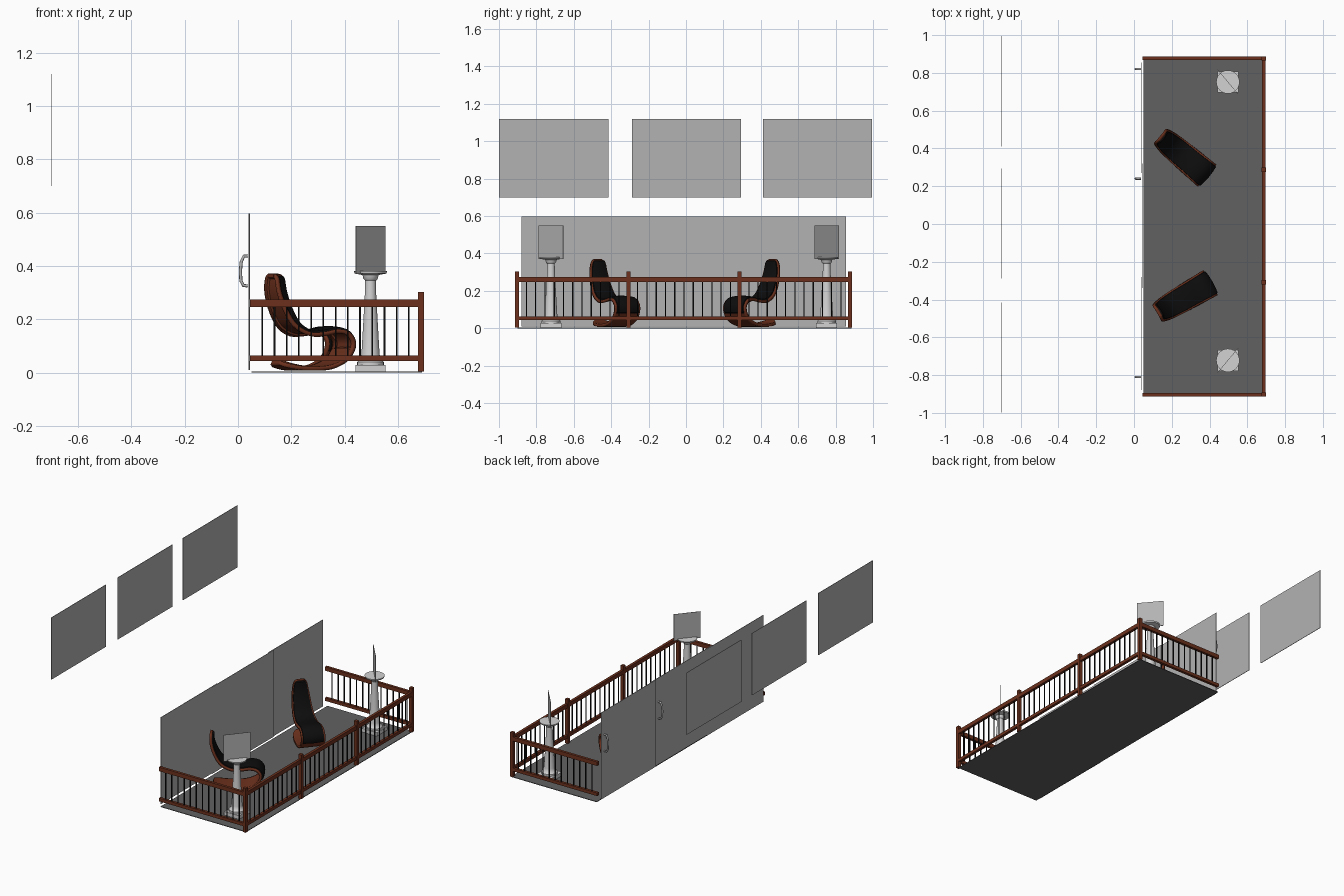
import bpy, bmesh, math
from mathutils import Vector, Matrix

cube = bpy.data.objects.get("Cube")
if cube:
    bpy.data.objects.remove(cube, do_unlink=True)


def material(name, r, g, b):
    m = bpy.data.materials.new(name)
    m.use_nodes = True
    m.diffuse_color = (r, g, b, 1)
    m.node_tree.nodes["Principled BSDF"].inputs["Base Color"].default_value = (r, g, b, 1)
    return m


wood = material("red_brown_wood", .15, .03, .012)
black = material("black", .004, .004, .004)
grey = material("panel_grey", .45, .45, .45)
floor_grey = material("floor_grey", .12, .12, .12)
stone = material("pale_stone", .65, .65, .65)


def finish(name, bm, *mats):
    me = bpy.data.meshes.new(name)
    bm.to_mesh(me)
    bm.free()
    ob = bpy.data.objects.new(name, me)
    bpy.context.collection.objects.link(ob)
    for m in mats:
        me.materials.append(m)
    return ob


def smooth(ob, angle=40):
    bpy.ops.object.select_all(action='DESELECT')
    ob.select_set(True)
    bpy.context.view_layer.objects.active = ob
    bpy.ops.object.shade_smooth_by_angle(angle=math.radians(angle))


def add_box(bm, x0, x1, y0, y1, z0, z1):
    mat = Matrix.Translation(((x0 + x1) / 2, (y0 + y1) / 2, (z0 + z1) / 2))
    bmesh.ops.create_cube(bm, size=1, matrix=mat @ Matrix.Diagonal((x1 - x0, y1 - y0, z1 - z0, 1)))


def box(name, mat, *bounds):
    bm = bmesh.new()
    add_box(bm, *bounds)
    return finish(name, bm, mat)


# Deck, hanging wall panels and sliding doors
GROUND = .004
box("floor", floor_grey, .05, .69, -.9, .885, 0, GROUND)
for i, y in enumerate((-.707, .003, .703)):
    box(f"hanging_panel_{i}", grey, -.702, -.699, y - .292, y + .292, .70, 1.12)
for i, (x, y0, y1) in enumerate(((.037, -.88, -.28), (.042, -.34, .32), (.037, .27, .855))):
    box(f"sliding_door_{i}", grey, x, x + .003, y0, y1, .01, .597)

# Door handles: bent rods
for i, y in enumerate((-.81, .24, .82)):
    cu = bpy.data.curves.new("door_handle", 'CURVE')
    cu.dimensions = '3D'
    cu.bevel_depth = .006
    cu.bevel_resolution = 2
    path = [(.037, .437), (.022, .437), (.012, .415), (.009, .38), (.011, .345), (.02, .327), (.037, .325)]
    sp = cu.splines.new('POLY')
    sp.points.add(len(path) - 1)
    for p, (x, z) in zip(sp.points, path):
        p.co = (x, y, z, 1)
    cu.materials.append(grey)
    bpy.context.collection.objects.link(bpy.data.objects.new(f"door_handle_{i}", cu))

# Railing: posts, rails and balusters
POSTS = (-.903, -.308, .287, .877)
RX = .687
for i, y in enumerate(POSTS):
    box(f"post_{i}", wood, RX - .011, RX + .011, y - .011, y + .011, GROUND, .303)
for label, z0, z1 in (("bottom", .043, .064), ("top", .247, .274)):
    box(f"front_rail_{label}", wood, RX - .009, RX + .009, POSTS[0], POSTS[-1], z0, z1)
    for side, y in (("right", POSTS[0]), ("left", POSTS[-1])):
        box(f"{side}_rail_{label}", wood, .045, RX, y - .009, y + .009, z0, z1)

bars = bmesh.new()


def add_bars(start, end, count):
    for k in range(1, count):
        p = Vector(start).lerp(Vector(end), k / count)
        add_box(bars, p.x - .003, p.x + .003, p.y - .003, p.y + .003, .055, .26)


for y0, y1 in zip(POSTS, POSTS[1:]):
    add_bars((RX, y0), (RX, y1), 12)
for y in (POSTS[0], POSTS[-1]):
    add_bars((.045, y), (RX, y), 14)
finish("balusters", bars, black)


# Pedestal lamps: square foot, turned column, dish and a flat shade
def lathe(name, mat, profile, x, y, steps=24):
    bm = bmesh.new()
    vs = [bm.verts.new((r, 0, z)) for r, z in profile]
    es = [bm.edges.new(e) for e in zip(vs, vs[1:])]
    bmesh.ops.spin(bm, geom=vs + es, cent=(0, 0, 0), axis=(0, 0, 1), angle=math.tau, steps=steps)
    bmesh.ops.remove_doubles(bm, verts=bm.verts, dist=.0001)
    bmesh.ops.recalc_face_normals(bm, faces=bm.faces)
    ob = finish(name, bm, mat)
    ob.location = (x, y, 0)
    smooth(ob)


for side, y, turn in (("right", -.722, 50), ("left", .752, -50)):
    x = .497
    box(f"{side}_lamp_foot", stone, x - .056, x + .056, y - .056, y + .056, GROUND, .028)
    lathe(f"{side}_lamp_column", stone,
          [(0, .028), (.05, .028), (.05, .04), (.038, .05), (.034, .07), (.027, .19), (.021, .3),
           (.02, .345), (.027, .352), (.03, .366), (.06, .372), (.062, .381), (0, .381)], x, y)
    shade = box(f"{side}_lamp_shade", grey, -.085, .085, -.001, .001, .37, .55)
    shade.location = (x, y, 0)
    shade.rotation_euler.z = math.radians(turn)


# Lounge chairs: one bent ribbon from headrest to base, with an inset cushion
def catmull(pts, n=5):
    pts = [Vector(p) for p in pts]
    ext = [2 * pts[0] - pts[1]] + pts + [2 * pts[-1] - pts[-2]]
    out = []
    for a, b, c, d in zip(ext, ext[1:], ext[2:], ext[3:]):
        for k in range(n):
            t = k / n
            out.append(.5 * (2 * b + (c - a) * t + (2 * a - 5 * b + 4 * c - d) * t ** 2
                             + (3 * b - a - 3 * c + d) * t ** 3))
    return out + [pts[-1]]


# (distance forward, height, half width)
RIBBON = [(.0, .368, .02), (-.002, .352, .041), (.002, .3, .052), (.025, .235, .06), (.062, .18, .066),
          (.12, .152, .07), (.18, .154, .071), (.235, .163, .073), (.28, .154, .075), (.308, .12, .076),
          (.303, .08, .076), (.27, .04, .075), (.2, .012, .073), (.1, .008, .068), (.03, .018, .055),
          (.0, .03, .03)]
ACROSS = (-1, -.88, -.86, -.5, 0, .5, .86, .88, 1)


def chair(name, x, y, turn):
    pts = catmull(RIBBON)
    cushion_end = 5 * 10
    bm = bmesh.new()
    rows = []
    for i, p in enumerate(pts):
        t = pts[min(i + 1, len(pts) - 1)] - pts[max(i - 1, 0)]
        n = Vector((-t.y, t.x)).normalized()
        padded = 2 < i < cushion_end
        row = []
        for s in ACROSS:
            lift = .004 + .008 * (1 - s * s) if padded and abs(s) < .87 else 0
            row.append(bm.verts.new((p.x + n.x * lift, s * p.z, p.y + n.y * lift)))
        rows.append(row)
    for i, (a, b) in enumerate(zip(rows, rows[1:])):
        for j in range(len(ACROSS) - 1):
            f = bm.faces.new((a[j], b[j], b[j + 1], a[j + 1]))
            inside = 1 <= j <= len(ACROSS) - 3 and 2 <= i < cushion_end
            f.material_index = 0 if inside else 1
    ob = finish(name, bm, black, wood)
    ob.location = (x, y, 0)
    ob.rotation_euler.z = math.radians(turn)
    so = ob.modifiers.new("thickness", 'SOLIDIFY')
    so.thickness = .016
    so.offset = -1
    so.material_offset = 1
    so.material_offset_rim = 1
    smooth(ob, 45)


chair("right_chair", .137, -.465, 30)
chair("left_chair", .15, .455, -40)
